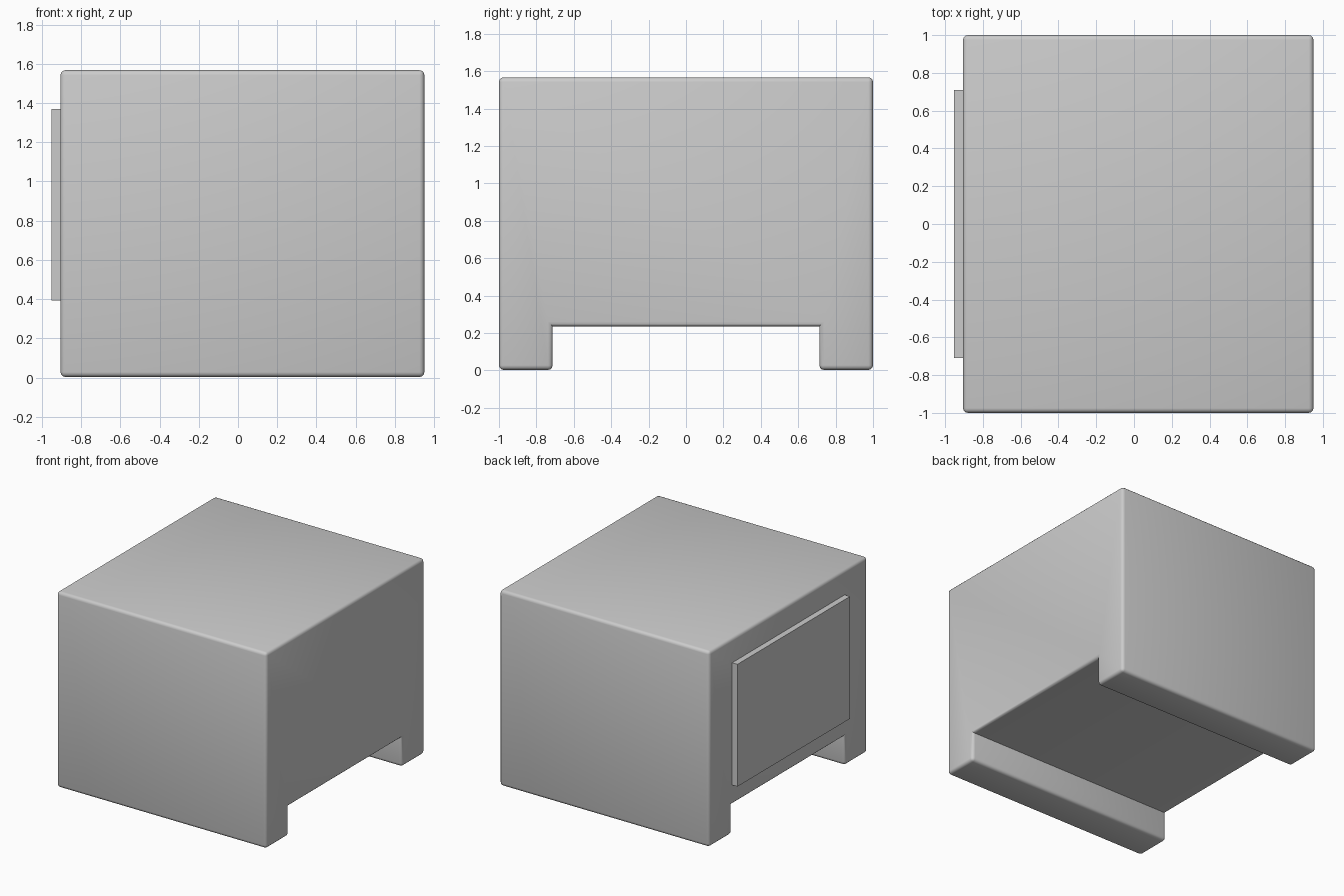
import bpy, bmesh
from math import radians

if "Cube" in bpy.data.objects:
    bpy.data.objects.remove(bpy.data.objects["Cube"])


def add_object(name, bm):
    bmesh.ops.recalc_face_normals(bm, faces=bm.faces)
    mesh = bpy.data.meshes.new(name)
    bm.to_mesh(mesh)
    bm.free()
    obj = bpy.data.objects.new(name, mesh)
    bpy.context.collection.objects.link(obj)
    return obj


def extrude_profile(profile, x0, x1):
    """Sweep a (y, z) outline along x."""
    bm = bmesh.new()
    face = bm.faces.new([bm.verts.new((x0, y, z)) for y, z in profile])
    ext = bmesh.ops.extrude_face_region(bm, geom=[face])
    moved = [v for v in ext["geom"] if isinstance(v, bmesh.types.BMVert)]
    bmesh.ops.translate(bm, vec=(x1 - x0, 0, 0), verts=moved)
    bmesh.ops.recalc_face_normals(bm, faces=bm.faces)
    return bm


# Body: block with two side runners, rounded on every outward edge
half = [(0.713, 0.236), (0.713, 0.003), (1.0, 0.003), (1.0, 1.567)]
outline = half + [(-y, z) for y, z in reversed(half)]
bm = extrude_profile(outline, -0.905, 0.95)
convex = [e for e in bm.edges if e.is_convex]
bmesh.ops.bevel(bm, geom=convex, offset=0.025, offset_type='OFFSET',
                segments=3, profile=0.5, affect='EDGES', clamp_overlap=True)
body = add_object("body", bm)

# Raised panel on the left side
y, z0, z1 = 0.71, 0.393, 1.37
panel = add_object("side_panel", extrude_profile(
    [(-y, z0), (y, z0), (y, z1), (-y, z1)], -0.952, -0.88))

# Smooth the rounded body, keep the slot corners crisp
bpy.ops.object.select_all(action='DESELECT')
body.select_set(True)
bpy.context.view_layer.objects.active = body
bpy.ops.object.shade_smooth_by_angle(angle=radians(40))
